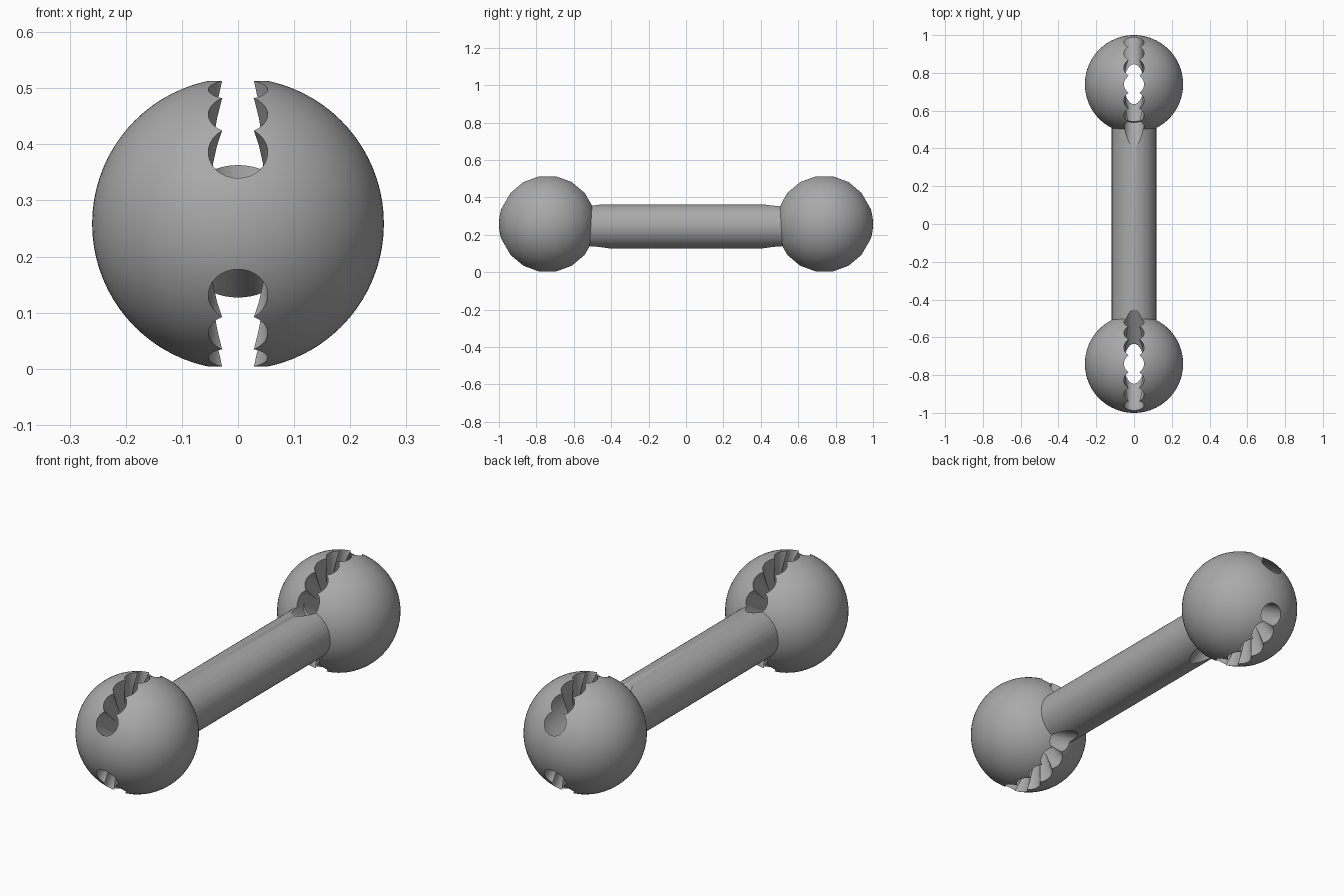
import bpy, math
from mathutils import Matrix, Vector

if "Cube" in bpy.data.objects:
    bpy.data.objects.remove(bpy.data.objects["Cube"], do_unlink=True)

BALL_R, BALL_Y, BALL_Z = 0.26, 0.74, 0.2585
BAR_R, BAR_Z = 0.118, 0.245
GROOVE_R = 0.053

grey = bpy.data.materials.new("plain grey")
grey.use_nodes = True
colour = (0.4, 0.4, 0.4, 1)
grey.diffuse_color = colour
grey.node_tree.nodes["Principled BSDF"].inputs["Base Color"].default_value = colour


def rod(name, radius, centre, angle, length, sides):
    """Cylinder leaning from vertical towards +y by the given angle."""
    bpy.ops.mesh.primitive_cylinder_add(vertices=sides, radius=radius, depth=length)
    ob = bpy.context.object
    ob.name = name
    ob.data.transform(Matrix.Translation(centre) @ Matrix.Rotation(-angle, 4, "X"))
    return ob


def combine(target, other, operation):
    """Apply a boolean and discard the operand."""
    mod = target.modifiers.new(operation.lower(), "BOOLEAN")
    mod.operation, mod.solver, mod.object = operation, "EXACT", other
    other.hide_render = True
    bpy.context.view_layer.objects.active = target
    bpy.ops.object.modifier_apply(modifier=mod.name)
    bpy.data.objects.remove(other, do_unlink=True)


# Bar and two end balls joined into one solid
barbell = rod("barbell", BAR_R, Vector((0, 0, BAR_Z)), math.radians(90), 1.1, 64)
centres = [Vector((0, side * BALL_Y, BALL_Z)) for side in (-1, 1)]
for centre in centres:
    bpy.ops.mesh.primitive_uv_sphere_add(segments=80, ring_count=40, radius=BALL_R)
    ball = bpy.context.object
    ball.data.transform(Matrix.Translation(centre))
    combine(barbell, ball, "UNION")

# Fan of round holes through each ball, leaving scalloped slots
for centre in centres:
    for step in range(-3, 4):
        drill = rod("drill", GROOVE_R, centre, math.radians(20 * step), 1.0, 32)
        combine(barbell, drill, "DIFFERENCE")

# Slightly deeper run-out where the back upper slot meets the bar
lean = math.radians(-63.5)
out = Vector((0, math.sin(lean), math.cos(lean)))
runout = rod("runout", GROOVE_R, centres[1] + out * 0.35, lean, 0.3, 32)
combine(barbell, runout, "DIFFERENCE")

barbell.data.materials.clear()
barbell.data.materials.append(grey)
bpy.ops.object.select_all(action="DESELECT")
barbell.select_set(True)
bpy.context.view_layer.objects.active = barbell
bpy.ops.object.shade_smooth_by_angle(angle=math.radians(30))
